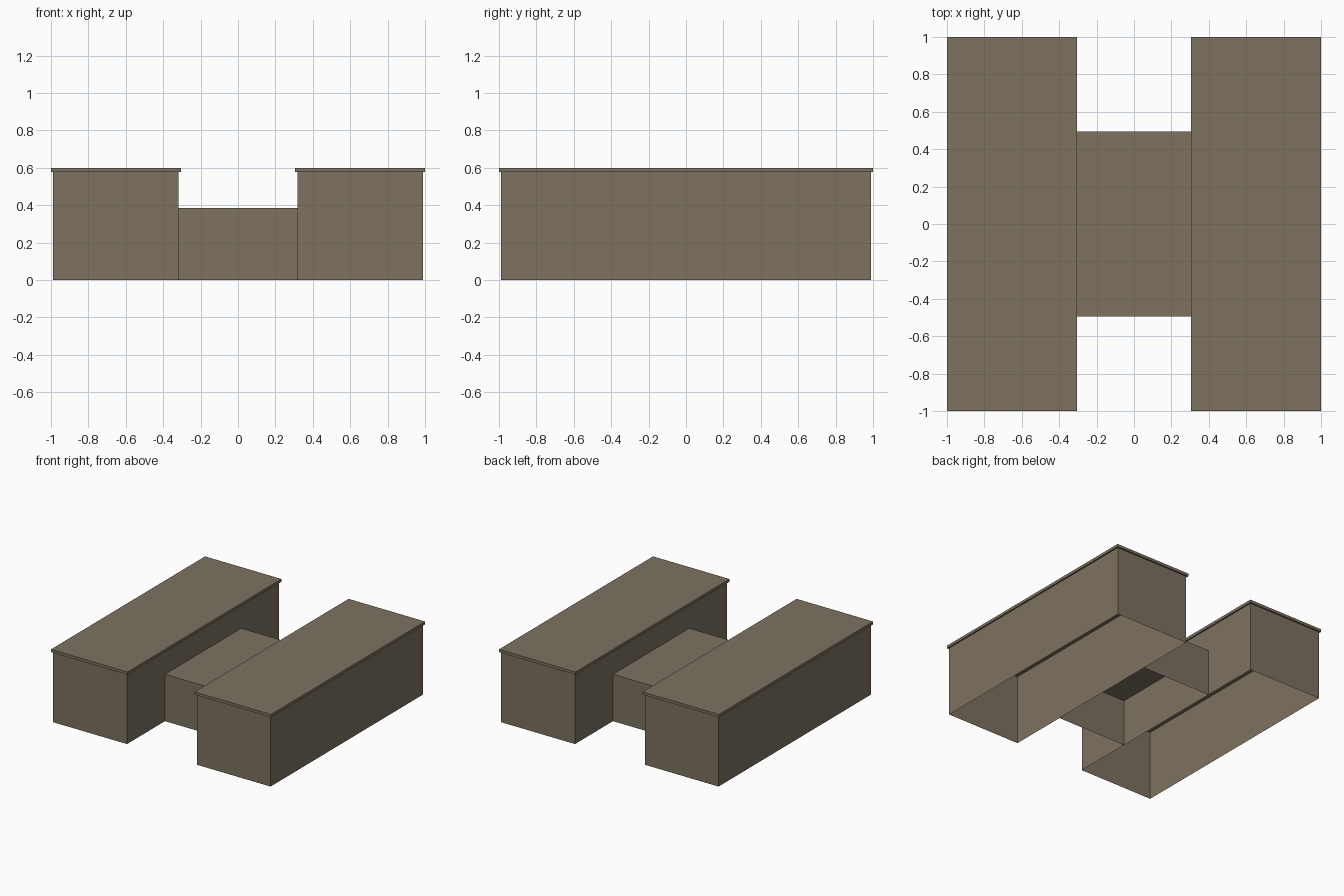
import bpy
import bmesh
from mathutils import Matrix, Vector

cube = bpy.data.objects.get("Cube")
if cube:
    bpy.data.objects.remove(cube, do_unlink=True)

# Single weathered stone colour
stone = bpy.data.materials.new("stone_brown")
stone.use_nodes = True
colour = (0.205, 0.168, 0.117, 1)
stone.diffuse_color = colour
stone.node_tree.nodes["Principled BSDF"].inputs["Base Color"].default_value = colour


def box(name, x, y, z, open_sides=()):
    """Box between (min, max) pairs, leaving out faces that point along open_sides."""
    bm = bmesh.new()
    size = [b - a for a, b in (x, y, z)]
    centre = [(a + b) / 2 for a, b in (x, y, z)]
    bmesh.ops.create_cube(bm, size=1, matrix=Matrix.Translation(centre) @ Matrix.Diagonal((*size, 1)))
    bm.normal_update()
    removed = [f for f in bm.faces if any(f.normal.dot(Vector(d)) > 0.9 for d in open_sides)]
    bmesh.ops.delete(bm, geom=removed, context="FACES")
    mesh = bpy.data.meshes.new(name)
    bm.to_mesh(mesh)
    bm.free()
    mesh.materials.append(stone)
    obj = bpy.data.objects.new(name, mesh)
    bpy.context.collection.objects.link(obj)
    return obj


DOWN, UP, LEFT, RIGHT = (0, 0, -1), (0, 0, 1), (1, 0, 0), (-1, 0, 0)
INNER, OUTER, EAVE, TOP = 0.317, 0.988, 0.577, 0.6

# Two long wings: hollow walls under an overhanging roof slab
for side, s in (("left", 1), ("right", -1)):
    box(side + "_wing_walls", sorted((s * INNER, s * OUTER)), (-0.988, 0.988), (0, EAVE), (DOWN, UP))
    box(side + "_wing_roof", sorted((s * 0.305, s * 1.0)), (-1, 1), (EAVE, TOP))

# Lower hall joining the wings, closed at its sides by the wing walls
box("connecting_hall", (-INNER, INNER), (-0.495, 0.495), (0, 0.385), (DOWN, LEFT, RIGHT))
